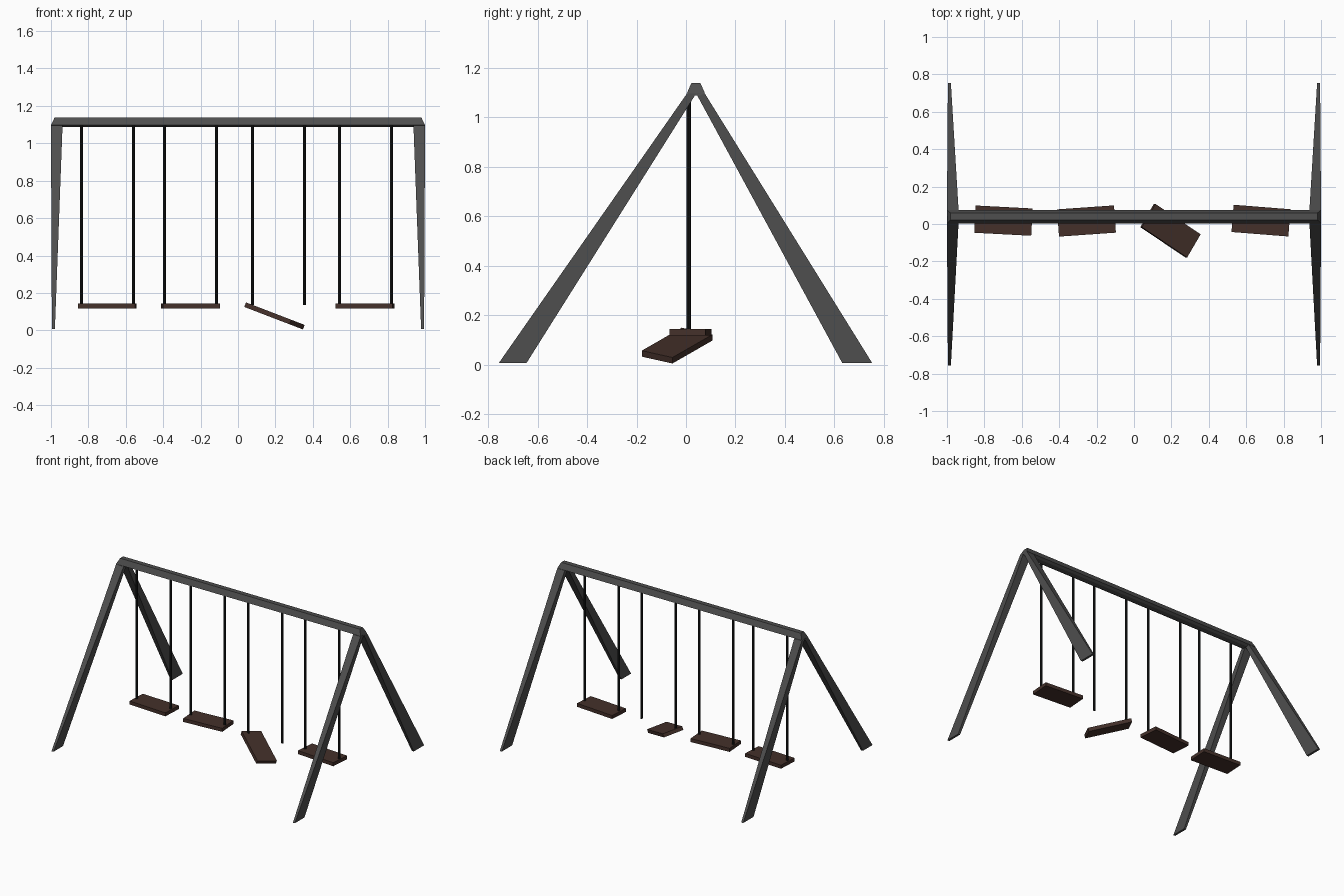
import bpy, bmesh
from math import radians
from mathutils import Matrix, Vector

if "Cube" in bpy.data.objects:
    bpy.data.objects.remove(bpy.data.objects["Cube"], do_unlink=True)


def material(name, rgb):
    m = bpy.data.materials.new(name)
    m.use_nodes = True
    colour = (*rgb, 1)
    m.diffuse_color = colour
    m.node_tree.nodes["Principled BSDF"].inputs["Base Color"].default_value = colour
    return m


STEEL = material("dark grey steel", (0.077, 0.077, 0.077))
WOOD = material("dark brown wood", (0.058, 0.030, 0.023))
ROPE = material("black rope", (0.010, 0.011, 0.011))


def finish(bm, name, mat):
    bmesh.ops.recalc_face_normals(bm, faces=bm.faces)
    mesh = bpy.data.meshes.new(name)
    bm.to_mesh(mesh)
    bm.free()
    mesh.materials.append(mat)
    obj = bpy.data.objects.new(name, mesh)
    bpy.context.collection.objects.link(obj)
    return obj


def loft(name, ring_a, ring_b, mat):
    """Capped solid between two matching rings of points."""
    bm = bmesh.new()
    a = [bm.verts.new(p) for p in ring_a]
    b = [bm.verts.new(p) for p in ring_b]
    n = len(a)
    for i in range(n):
        j = (i + 1) % n
        bm.faces.new((a[i], a[j], b[j], b[i]))
    bm.faces.new(a)
    bm.faces.new(b)
    return finish(bm, name, mat)


def rectangle(x0, x1, y0, y1, z):
    return [(x0, y0, z), (x1, y0, z), (x1, y1, z), (x0, y1, z)]


# Top beam: six-sided bar with sloped ends, as (end x, y offset, z)
RIDGE_Y = 0.04
half = [(0.98, 0.018, 1.139), (1.0, 0.036, 1.098), (1.0, 0.018, 1.088)]
profile = half + [(x, -y, z) for x, y, z in reversed(half)]
loft("top_beam",
     [(-x, RIDGE_Y + y, z) for x, y, z in profile],
     [(x, RIDGE_Y + y, z) for x, y, z in profile], STEEL)

# Splayed legs: broad in depth at the foot, broad in width at the beam
for side, s in (("left", 1), ("right", -1)):
    for end, foot, top in (("front", (-0.757, -0.645), (0.004, 0.041)),
                           ("back", (0.632, 0.753), (0.041, 0.076))):
        loft(f"{end}_{side}_leg",
             rectangle(s * 0.979, s * 0.995, *foot, 0.006),
             rectangle(s * 0.938, s * 1.0, *top, 1.096), STEEL)


# Wooden seats
def seat(name, centre, yaw, tilt=0):
    bm = bmesh.new()
    bmesh.ops.create_cube(bm, size=1)
    bm.transform(Matrix.Translation(centre)
                 @ Matrix.Rotation(radians(tilt), 4, 'Y')
                 @ Matrix.Rotation(radians(yaw), 4, 'Z')
                 @ Matrix.Diagonal((0.305, 0.146, 0.026, 1)))
    finish(bm, name, WOOD)


seat("seat_1", Vector((-0.698, 0.018, 0.131)), -3)
seat("seat_2", Vector((-0.254, 0.016, 0.131)), 4)
seat("broken_seat", Vector((0.195, -0.036, 0.077)), -32, 21)
seat("seat_4", Vector((0.679, 0.018, 0.131)), -4.5)


# Hanging ropes, two for each swing
def rope(name, x):
    bottom, top = 0.135, 1.096
    bm = bmesh.new()
    bmesh.ops.create_cone(bm, cap_ends=True, segments=8, radius1=0.0085,
                          radius2=0.0085, depth=top - bottom)
    bm.transform(Matrix.Translation((x, 0.011, (top + bottom) / 2)))
    finish(bm, name, ROPE)


for i, x in enumerate((-0.698, -0.254, 0.217, 0.681), 1):
    rope(f"rope_{i}_right", x - 0.139)
    rope(f"rope_{i}_left", x + 0.139)
